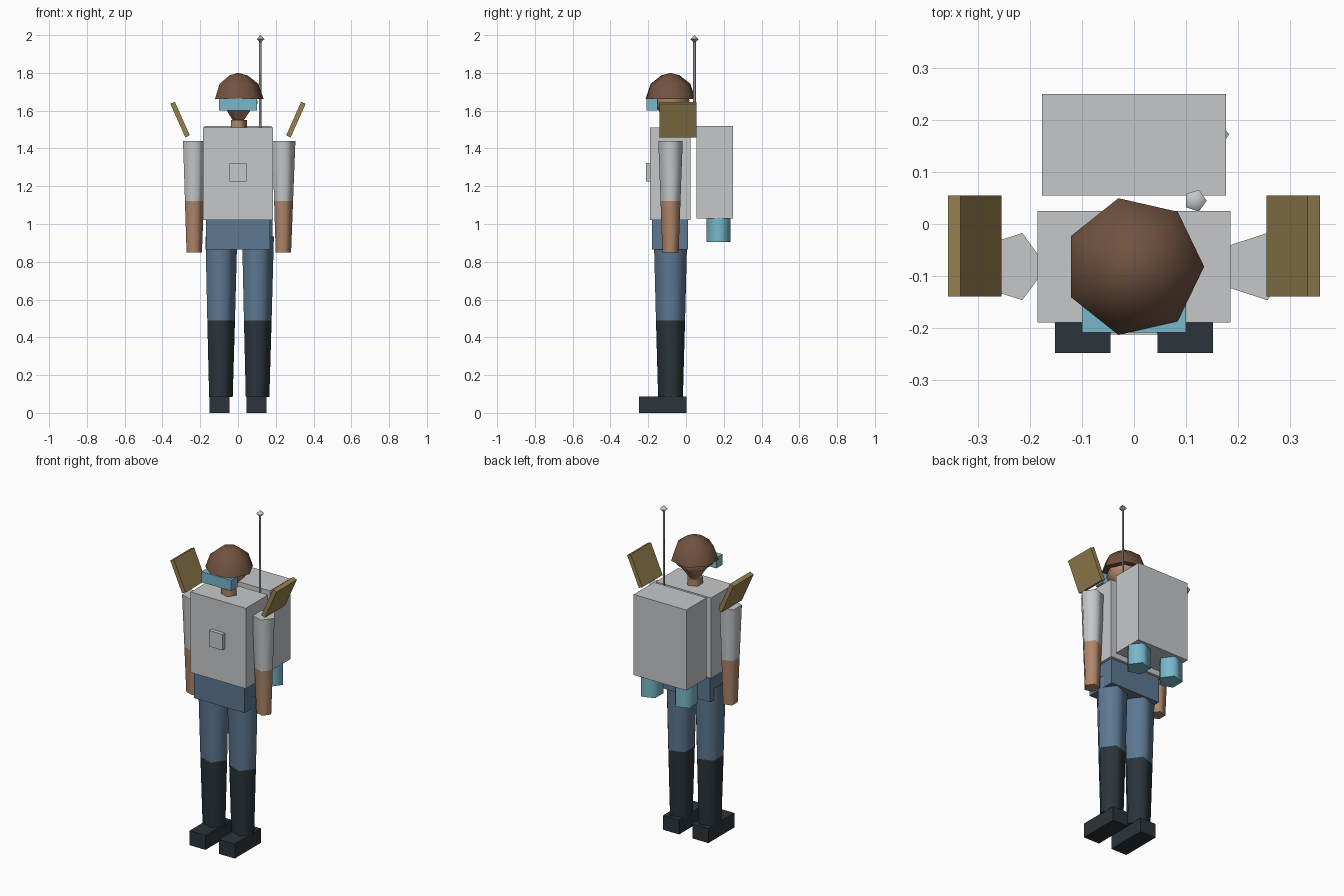
import bpy, bmesh, math
from mathutils import Vector

cube = bpy.data.objects.get("Cube")
if cube:
    bpy.data.objects.remove(cube, do_unlink=True)


def material(name, rgb):
    m = bpy.data.materials.new(name)
    m.use_nodes = True
    m.diffuse_color = (*rgb, 1)
    m.node_tree.nodes["Principled BSDF"].inputs["Base Color"].default_value = (*rgb, 1)
    return m


GREY = material("light grey", (0.56, 0.575, 0.59))
BLUE = material("denim blue", (0.11, 0.19, 0.29))
BLACK = material("boot black", (0.025, 0.034, 0.042))
SKIN = material("skin", (0.43, 0.24, 0.145))
BROWN = material("helmet brown", (0.165, 0.085, 0.05))
CYAN = material("glass cyan", (0.19, 0.48, 0.6))
TAN = material("panel tan", (0.31, 0.22, 0.08))
METAL = material("antenna metal", (0.28, 0.28, 0.29))


def finish(name, bm, mat, location):
    bmesh.ops.recalc_face_normals(bm, faces=bm.faces)
    mesh = bpy.data.meshes.new(name)
    bm.to_mesh(mesh)
    bm.free()
    mesh.materials.append(mat)
    ob = bpy.data.objects.new(name, mesh)
    ob.location = location
    bpy.context.collection.objects.link(ob)
    return ob


def box(name, mat, x, y, z, tilt=0):
    """Box from ranges on each axis, optionally tilted about y."""
    lo, hi = Vector((x[0], y[0], z[0])), Vector((x[1], y[1], z[1]))
    bm = bmesh.new()
    bmesh.ops.create_cube(bm, size=1)
    bmesh.ops.scale(bm, vec=hi - lo, verts=bm.verts)
    ob = finish(name, bm, mat, (lo + hi) / 2)
    ob.rotation_euler.y = tilt
    return ob


def turned(name, mat, x, y, profile, sides=5):
    """Solid of revolution from (radius, height) rings, one corner facing +x."""
    bm = bmesh.new()
    rings = []
    for r, z in profile:
        if r == 0:
            rings.append([bm.verts.new((0, 0, z))] * sides)
            continue
        angles = [math.tau * i / sides for i in range(sides)]
        rings.append([bm.verts.new((r * math.cos(a), r * math.sin(a), z)) for a in angles])
    for low, high in zip(rings, rings[1:]):
        for i in range(sides):
            j = (i + 1) % sides
            corners = dict.fromkeys((low[i], low[j], high[j], high[i]))
            bm.faces.new(list(corners))
    for ring, (r, z) in ((rings[0], profile[0]), (rings[-1], profile[-1])):
        if r > 0:
            bm.faces.new(ring)
    ob = finish(name, bm, mat, (x, y, 0))
    bpy.ops.object.select_all(action="DESELECT")
    ob.select_set(True)
    bpy.context.view_layer.objects.active = ob
    bpy.ops.object.shade_smooth_by_angle(angle=math.radians(80))
    return ob


BODY_Y = -0.082

# Body and pack
box("torso", GREY, (-0.186, 0.186), (-0.19, 0.025), (1.02, 1.51))
box("chest_plate", GREY, (-0.045, 0.045), (-0.213, -0.188), (1.225, 1.322))
box("hips", BLUE, (-0.17, 0.17), (-0.18, 0.01), (0.865, 1.021))
box("backpack", GREY, (-0.177, 0.177), (0.055, 0.25), (1.03, 1.52))

# Head, helmet and goggles
turned("neck", SKIN, 0, BODY_Y, [(0.047, 1.505), (0.047, 1.55)])
turned("head", SKIN, 0, BODY_Y,
       [(0, 1.535), (0.03, 1.548), (0.066, 1.602), (0.104, 1.638), (0.1, 1.67)], 7)
turned("helmet", BROWN, 0, BODY_Y,
       [(0.135, 1.663), (0.108, 1.742), (0.05, 1.787), (0, 1.8)], 7)
box("goggles", CYAN, (-0.1, 0.1), (-0.209, -0.15), (1.6, 1.664))

# Limbs, shoulder panels and thrusters on both sides
for side, s in (("left", 1), ("right", -1)):
    turned(side + "_sleeve", GREY, s * 0.236, BODY_Y, [(0.0555, 1.122), (0.068, 1.44)])
    turned(side + "_forearm", SKIN, s * 0.236, BODY_Y, [(0.045, 0.848), (0.0555, 1.122)])
    turned(side + "_trouser_leg", BLUE, s * 0.097, BODY_Y, [(0.081, 0.49), (0.093, 0.935)])
    turned(side + "_boot_shaft", BLACK, s * 0.097, BODY_Y, [(0.069, 0.083), (0.081, 0.49)])
    c = s * 0.0985
    box(side + "_boot_foot", BLACK, (c - 0.0535, c + 0.0535), (-0.248, 0.002), (0, 0.088))
    c = s * 0.3065
    box(side + "_shoulder_panel", TAN, (c - 0.013, c + 0.013), (-0.14, 0.055),
        (1.455, 1.65), s * math.radians(24))
    turned(side + "_thruster", CYAN, s * 0.115, 0.172, [(0.068, 0.905), (0.068, 1.035)])

# Antenna
turned("antenna_pole", METAL, 0.118, 0.045, [(0.007, 1.5), (0.007, 1.98)])
turned("antenna_tip", GREY, 0.118, 0.045, [(0, 1.958), (0.022, 1.979), (0, 2.0)])
